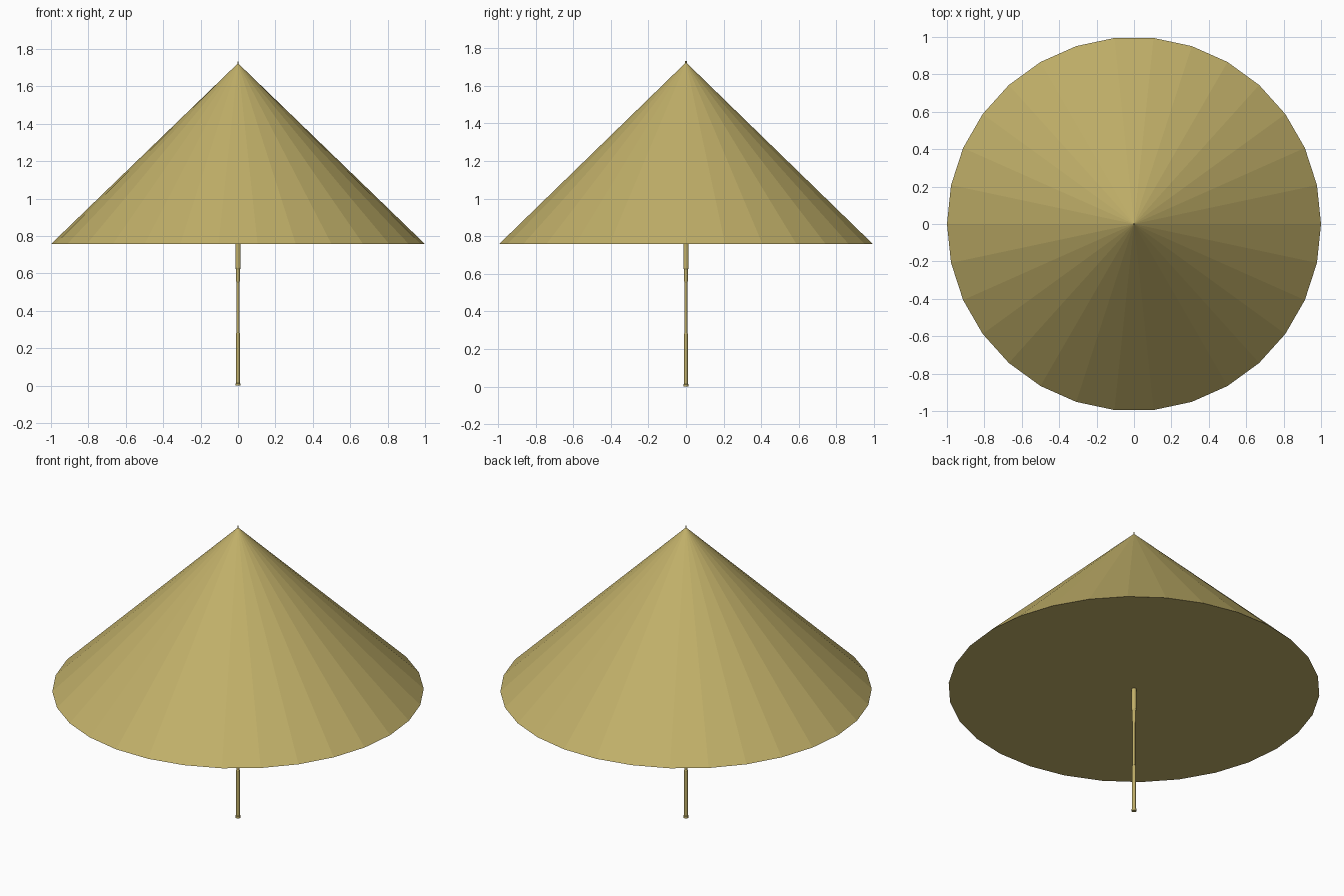
import bpy, bmesh, math

if "Cube" in bpy.data.objects:
    bpy.data.objects.remove(bpy.data.objects["Cube"])

def material(name, rgb):
    m = bpy.data.materials.new(name)
    m.diffuse_color = (*rgb, 1)
    m.use_nodes = True
    m.node_tree.nodes["Principled BSDF"].inputs["Base Color"].default_value = m.diffuse_color
    return m

straw = material("straw khaki", (0.53, 0.43, 0.14))

def lathe(name, profile, sides, mat):
    """Closed solid of revolution from (radius, z) points, bottom to top."""
    bm = bmesh.new()
    rings = []
    for r, z in profile:
        if r == 0:
            rings.append([bm.verts.new((0, 0, z))] * sides)
        else:
            rings.append([bm.verts.new((r * math.cos(2 * math.pi * i / sides),
                                        r * math.sin(2 * math.pi * i / sides), z))
                          for i in range(sides)])
    for a, b in zip(rings, rings[1:]):
        for i in range(sides):
            j = (i + 1) % sides
            bm.faces.new(list(dict.fromkeys((a[i], a[j], b[j], b[i]))))
    # Flat caps where an end does not close to a point
    if profile[0][0]:
        bm.faces.new(rings[0][::-1])
    if profile[-1][0]:
        bm.faces.new(rings[-1])
    bmesh.ops.recalc_face_normals(bm, faces=bm.faces)
    me = bpy.data.meshes.new(name)
    bm.to_mesh(me)
    bm.free()
    me.materials.append(mat)
    ob = bpy.data.objects.new(name, me)
    bpy.context.collection.objects.link(ob)
    return ob

# Wide faceted canopy with a closed flat underside
lathe("canopy", [(1.0, 0.757), (0, 1.724)], 30, straw)

# Slim pole: small foot, lower tube, thin middle, flared top
lathe("pole", [(0.013, 0), (0.013, 0.012), (0.010, 0.014), (0.010, 0.28),
               (0.007, 0.285), (0.007, 0.55), (0.010, 0.56), (0.010, 0.62),
               (0.014, 0.63), (0.014, 0.76)], 12, straw)

# Tiny finial at the peak
lathe("finial", [(0.004, 1.70), (0.004, 1.732)], 8, straw)
